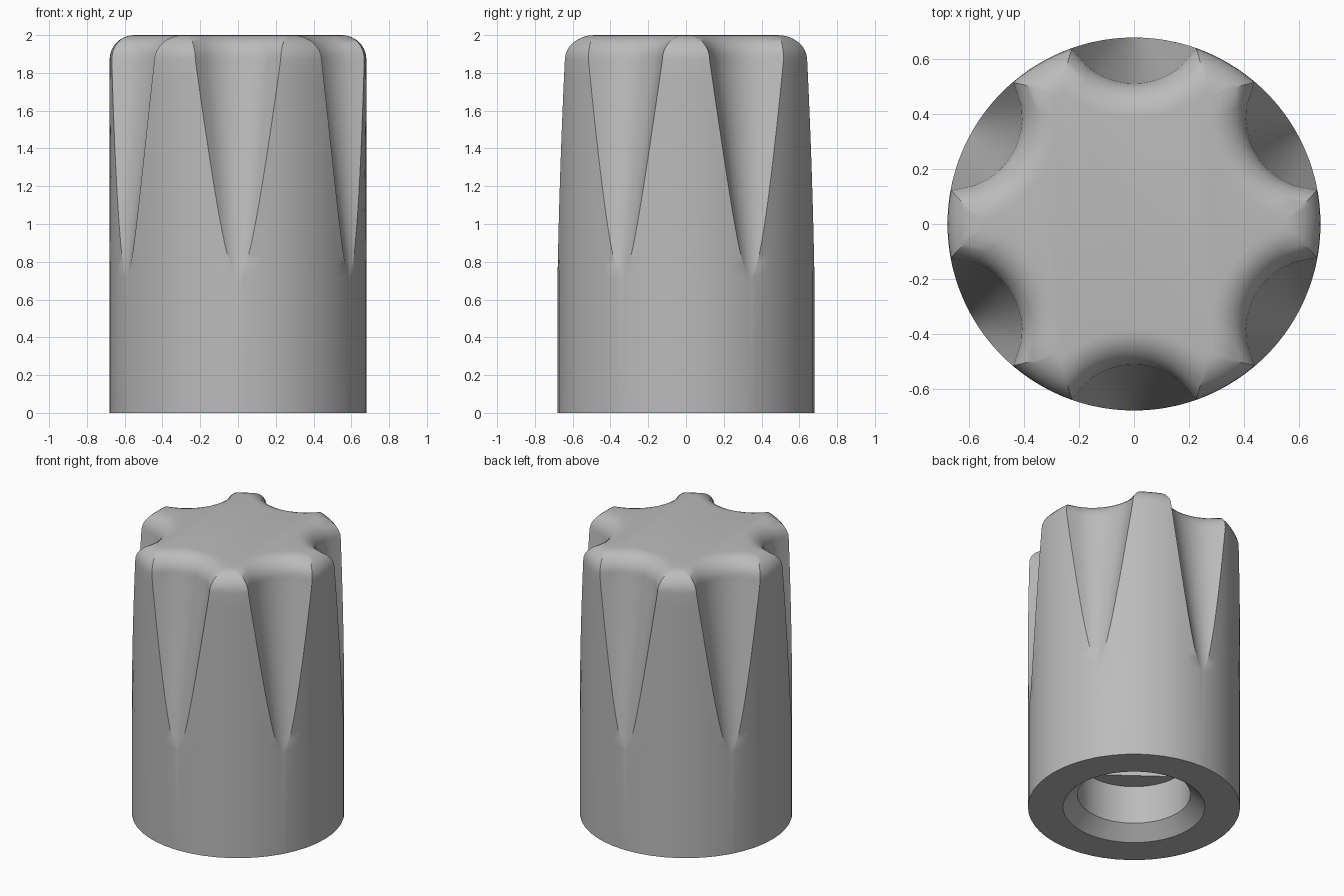
import bpy, bmesh
from math import sin, cos, acos, sqrt, pi, radians

cube = bpy.data.objects.get("Cube")
if cube:
    bpy.data.objects.remove(cube, do_unlink=True)

R, TOP, FILLET = 0.68, 2.0, 0.13        # body radius, height, top rounding
TIP, DEPTH = 0.72, 0.165                # flute start height, greatest depth
FLUTE_STEPS, LAND_STEPS = 12, 8
SIDES = 6 * (FLUTE_STEPS + LAND_STEPS)


def fluted_ring(z, inset=0.0):
    """Circle cut by six round flutes that widen upwards, shrunk by inset."""
    t = max(0.0, min(1.0, (z - TIP) / (TOP - FILLET - TIP)))
    flute = 0.1 + 0.165 * t
    centre = R - DEPTH * t + flute
    body, flute = R - inset, flute + inset
    edge = acos(min(1.0, (centre**2 + body**2 - flute**2) / (2 * centre * body)))
    edge = min(max(edge, 0.03), radians(29.5))
    points = []
    for k in range(6):
        mid = pi / 6 + k * pi / 3
        for i in range(FLUTE_STEPS):
            a = edge * (2 * i / FLUTE_STEPS - 1)
            root = max(0.0, flute**2 - (centre * sin(a))**2)
            r = min(body, centre * cos(a) - sqrt(root))
            points.append((r * cos(mid + a), r * sin(mid + a), z))
        for i in range(LAND_STEPS):
            a = mid + edge + (pi / 3 - 2 * edge) * i / LAND_STEPS
            points.append((body * cos(a), body * sin(a), z))
    return points


def socket_ring(z, radius, square=False):
    """Round ring, or a square one with the given half diagonal."""
    points = []
    for i in range(SIDES):
        a = 2 * pi * i / SIDES + pi / 6
        r = radius
        if square:
            r *= cos(pi / 4) / cos(a % (pi / 2) - pi / 4)
        turn = a + radians(8)
        points.append((r * cos(turn), r * sin(turn), z))
    return points


# Rings from the socket floor, out under the base, up the side, over the rounding
rings = [socket_ring(1.1, 0.31, True), socket_ring(0.36, 0.31, True),
         socket_ring(0.36, 0.362), socket_ring(0.09, 0.362), socket_ring(0, 0.455)]
rings.append(fluted_ring(0))
side_steps = 18
for i in range(side_steps + 1):
    rings.append(fluted_ring(TIP + (TOP - FILLET - TIP) * (i / side_steps)**1.3))
for i in range(1, 9):
    a = pi / 2 * i / 8
    rings.append(fluted_ring(TOP - FILLET + FILLET * sin(a), FILLET * (1 - cos(a))))

bm = bmesh.new()
loops = [[bm.verts.new(p) for p in ring] for ring in rings]
for low, high in zip(loops, loops[1:]):
    for i in range(SIDES):
        j = (i + 1) % SIDES
        bm.faces.new((low[i], low[j], high[j], high[i]))
bm.faces.new(loops[-1])
bm.faces.new(loops[0][::-1])
bmesh.ops.recalc_face_normals(bm, faces=bm.faces)

mesh = bpy.data.meshes.new("fluted_knob")
bm.to_mesh(mesh)
bm.free()
knob = bpy.data.objects.new("fluted_knob", mesh)
bpy.context.collection.objects.link(knob)

# Plain grey plastic
grey = bpy.data.materials.new("light_grey")
grey.use_nodes = True
colour = (0.5, 0.5, 0.5, 1.0)
grey.diffuse_color = colour
grey.node_tree.nodes["Principled BSDF"].inputs["Base Color"].default_value = colour
mesh.materials.append(grey)

bpy.context.view_layer.objects.active = knob
knob.select_set(True)
bpy.ops.object.shade_smooth_by_angle(angle=radians(30))
